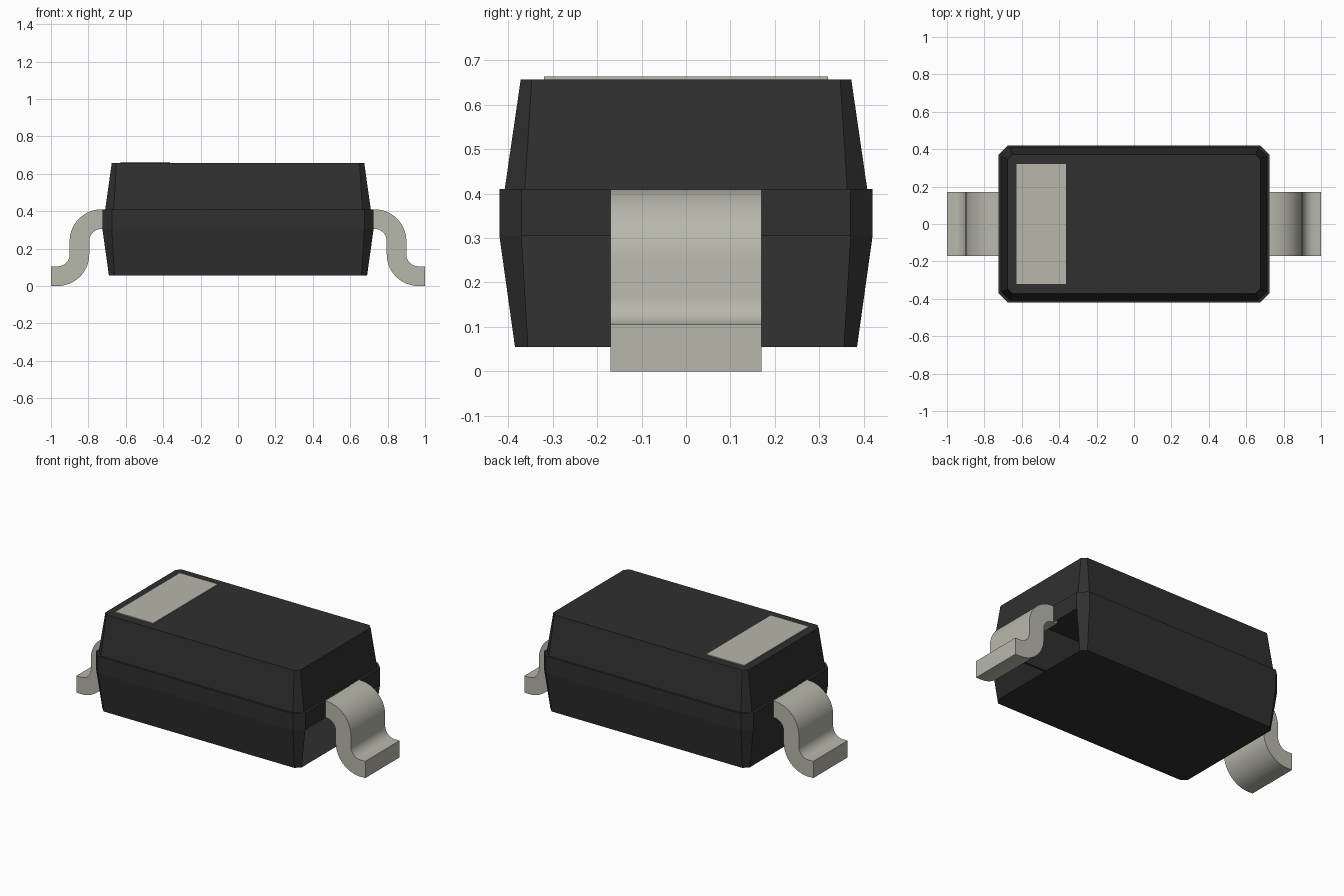
import bpy, bmesh, math
from mathutils import Vector

cube = bpy.data.objects.get("Cube")
if cube:
    bpy.data.objects.remove(cube, do_unlink=True)


def material(name, rgb):
    mat = bpy.data.materials.new(name)
    mat.use_nodes = True
    mat.diffuse_color = (*rgb, 1)
    bsdf = mat.node_tree.nodes["Principled BSDF"]
    bsdf.inputs["Base Color"].default_value = (*rgb, 1)
    bsdf.inputs["Roughness"].default_value = 0.6
    return mat


black = material("black_plastic", (0.029, 0.029, 0.029))
metal = material("tin_metal", (0.48, 0.475, 0.41))
pale = material("pale_marking", (0.48, 0.465, 0.405))


def finish(bm, name, mat):
    mesh = bpy.data.meshes.new(name)
    bm.to_mesh(mesh)
    bm.free()
    obj = bpy.data.objects.new(name, mesh)
    obj.data.materials.append(mat)
    bpy.context.collection.objects.link(obj)
    return obj


def ring(bm, z, hx, hy, c):
    """Rectangle with cut corners, counter-clockwise, starting on the +x side."""
    pts = [(hx, c - hy), (hx, hy - c), (hx - c, hy), (c - hx, hy),
           (-hx, hy - c), (-hx, c - hy), (c - hx, -hy), (hx - c, -hy)]
    return [bm.verts.new((x, y, z)) for x, y in pts]


# Moulded body: tapered lower half, straight band, small ledge, tapered upper half
bm = bmesh.new()
sections = [(0.055, 0.69, 0.385, 0.03), (0.305, 0.725, 0.42, 0.05),
            (0.41, 0.725, 0.42, 0.05), (0.41, 0.71, 0.408, 0.045),
            (0.657, 0.675, 0.372, 0.025)]
rings = [ring(bm, *s) for s in sections]
bm.faces.new(rings[0][::-1])
bm.faces.new(rings[-1])
for level, (low, high) in enumerate(zip(rings, rings[1:])):
    for i in range(8):
        j = (i + 1) % 8
        if level == 0 and i == 0:
            continue  # the shell is open under the left lead
        bm.faces.new((low[i], low[j], high[j], high[i]))
finish(bm, "body", black)

# Polarity stripe on the top
bm = bmesh.new()
bmesh.ops.create_cube(bm, size=1)
for v in bm.verts:
    v.co = Vector((v.co.x * 0.265 - 0.495, v.co.y * 0.64, v.co.z * 0.008 + 0.659))
finish(bm, "polarity_stripe", pale)


# Gull-wing leads: an S-shaped strip swept from two opposed bends
def arc(cx, cz, r, start, end, steps=12):
    return [(cx + r * math.cos(a), cz + r * math.sin(a))
            for a in (start + (end - start) * k / steps for k in range(steps + 1))]


def lead(name, side):
    big, small, tilt, half = 0.17, 0.065, 0.065, 0.17
    up, down = math.pi / 2, 1.5 * math.pi
    outer = [(0.7, 0.41)] + arc(0.73, 0.24, big, up, tilt) \
        + arc(0.965, 0.17, small, math.pi + tilt, down) + [(1, 0.105)]
    inner = [(0.7, 0.305)] + arc(0.73, 0.24, small, up, tilt) \
        + arc(0.965, 0.17, big, math.pi + tilt, down) + [(1, 0)]
    bm = bmesh.new()
    loops = [[bm.verts.new((side * x, y, z)) for x, z in (a, b) for y in (-half, half)]
             for a, b in zip(outer, inner)]
    for p, q in zip(loops, loops[1:]):
        for i, j in ((0, 1), (1, 3), (3, 2), (2, 0)):
            bm.faces.new((p[i], p[j], q[j], q[i]))
    for end in (loops[0], loops[-1]):
        bm.faces.new([end[i] for i in (0, 1, 3, 2)])
    bmesh.ops.recalc_face_normals(bm, faces=bm.faces)
    obj = finish(bm, name, metal)
    bpy.ops.object.select_all(action="DESELECT")
    obj.select_set(True)
    bpy.context.view_layer.objects.active = obj
    bpy.ops.object.shade_smooth_by_angle(angle=math.radians(30))


lead("left_lead", 1)
lead("right_lead", -1)
